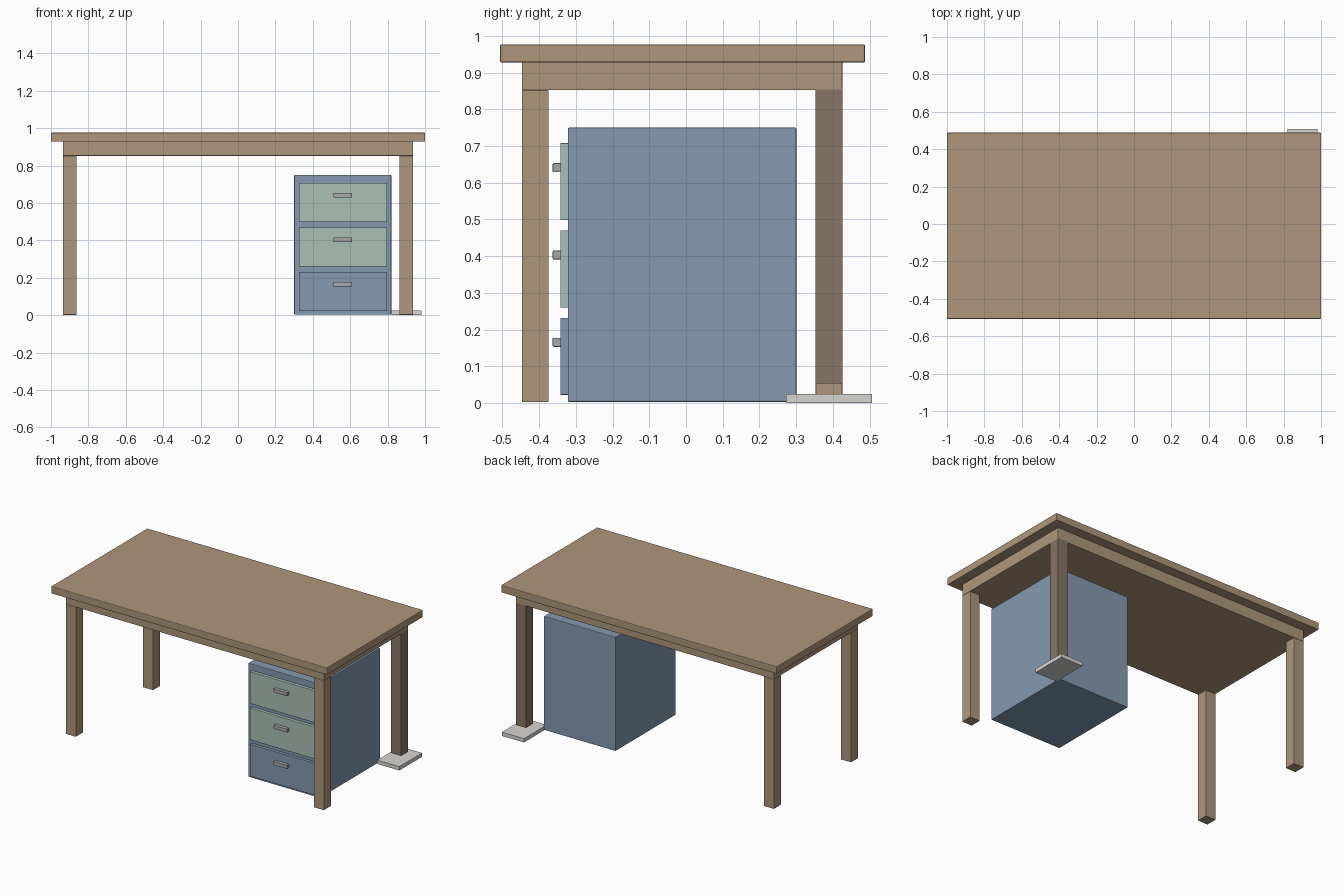
import bpy
import bmesh

if "Cube" in bpy.data.objects:
    bpy.data.objects.remove(bpy.data.objects["Cube"])


def material(name, rgb):
    m = bpy.data.materials.new(name)
    m.diffuse_color = (*rgb, 1)
    m.use_nodes = True
    m.node_tree.nodes["Principled BSDF"].inputs["Base Color"].default_value = m.diffuse_color
    return m


WOOD = material("wood", (0.42, 0.31, 0.20))
DARK_WOOD = material("dark_wood", (0.24, 0.18, 0.13))
BLUE = material("blue_paint", (0.23, 0.32, 0.43))
GREEN = material("green_paint", (0.41, 0.53, 0.46))
PALE = material("pale_grey", (0.68, 0.67, 0.65))
METAL = material("handle_grey", (0.40, 0.39, 0.39))


def box(name, x, y, z, mat, bevel=0.0):
    """Box spanning the given (min, max) ranges, with an optional edge bevel."""
    spans = (x, y, z)
    bm = bmesh.new()
    bmesh.ops.create_cube(bm, size=1)
    for v in bm.verts:
        for i, (lo, hi) in enumerate(spans):
            v.co[i] *= hi - lo
    mesh = bpy.data.meshes.new(name)
    bm.to_mesh(mesh)
    bm.free()
    mesh.materials.append(mat)
    ob = bpy.data.objects.new(name, mesh)
    ob.location = [(lo + hi) / 2 for lo, hi in spans]
    bpy.context.collection.objects.link(ob)
    if bevel:
        mod = ob.modifiers.new("bevel", "BEVEL")
        mod.width = bevel
        mod.segments = 2
    return ob


# Table top and the solid block beneath it
box("table_top", (-1, 1), (-0.507, 0.488), (0.928, 0.976), WOOD, 0.004)
box("apron", (-0.936, 0.936), (-0.447, 0.426), (0.852, 0.928), WOOD, 0.002)

# Legs: the back right one is darker and stops short above its foot plate
LEFT, RIGHT = (-0.936, -0.863), (0.863, 0.936)
FRONT, BACK = (-0.447, -0.374), (0.353, 0.426)
for name, x, y in (("front_left_leg", LEFT, FRONT),
                   ("front_right_leg", RIGHT, FRONT),
                   ("back_left_leg", LEFT, BACK)):
    box(name, x, y, (0.002, 0.852), WOOD, 0.002)
box("back_right_leg", RIGHT, BACK, (0.053, 0.857), DARK_WOOD)
box("foot_plate", (0.82, 0.98), (0.272, 0.507), (0, 0.025), PALE)

# Drawer cabinet
box("cabinet", (0.3, 0.82), (-0.322, 0.301), (0.003, 0.75), BLUE, 0.004)

# Drawer fronts and handles, bottom to top
for i, (label, mat) in enumerate((("lower", BLUE), ("middle", GREEN), ("upper", GREEN))):
    z = 0.022 + i * 0.238
    box(label + "_drawer", (0.325, 0.797), (-0.342, -0.318), (z, z + 0.21), mat, 0.002)
    box(label + "_handle", (0.511, 0.609), (-0.363, -0.340),
        (z + 0.131, z + 0.155), METAL, 0.002)
